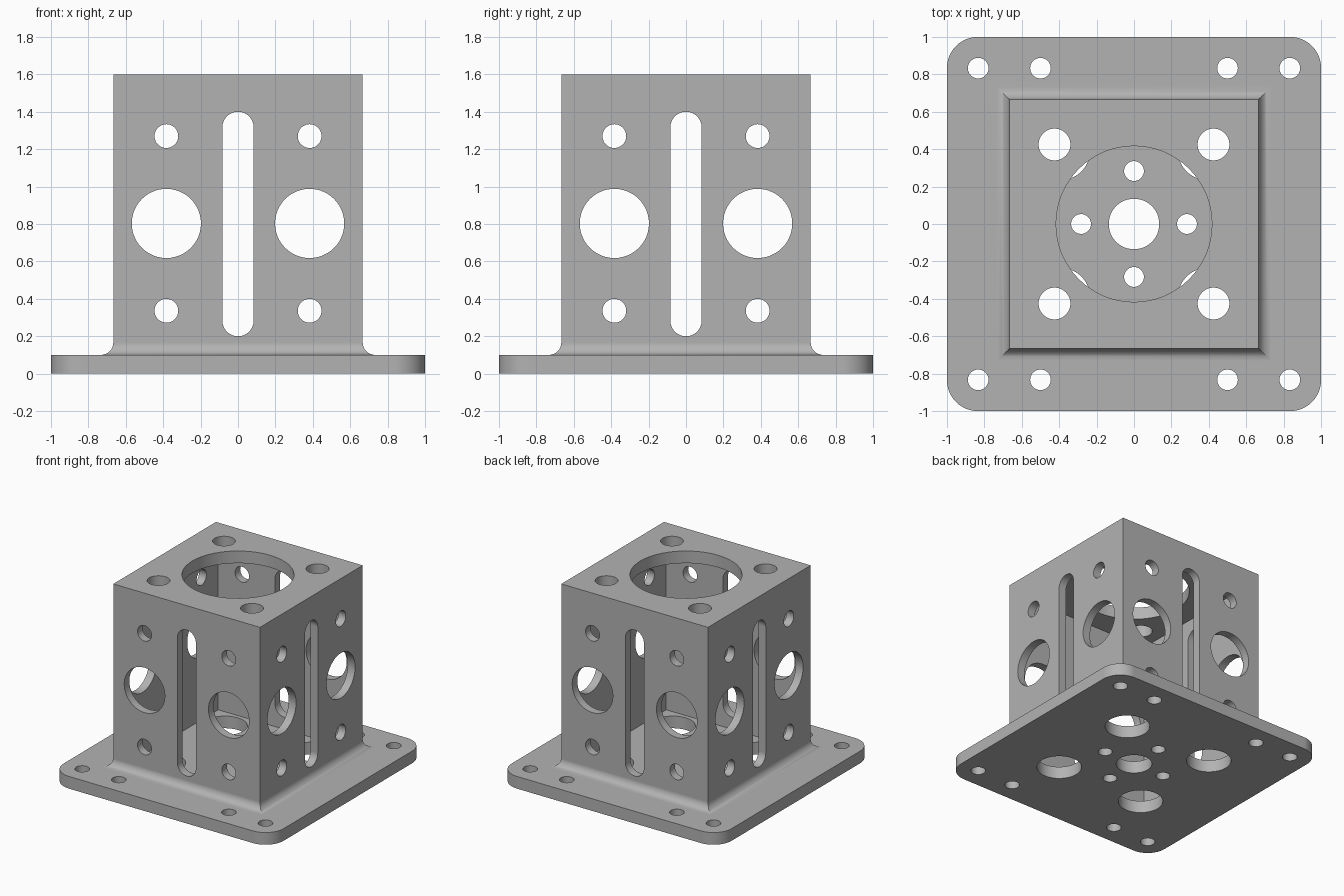
import bpy, bmesh, math
from mathutils import Matrix, Vector

if "Cube" in bpy.data.objects:
    bpy.data.objects.remove(bpy.data.objects["Cube"])

grey = bpy.data.materials.new("machined grey")
grey.diffuse_color = (0.45, 0.45, 0.45, 1)
grey.use_nodes = True
grey.node_tree.nodes["Principled BSDF"].inputs["Base Color"].default_value = grey.diffuse_color


def outline(cx, cy, w, h, r, n=12):
    """Rounded rectangle; a circle when w = h = 2r, a slot when w = 2r."""
    pts = []
    for q, (sx, sy) in enumerate([(1, 1), (-1, 1), (-1, -1), (1, -1)]):
        for k in range(n + 1):
            a = math.pi / 2 * (q + k / n)
            p = Vector((cx + sx * (w / 2 - r) + r * math.cos(a),
                        cy + sy * (h / 2 - r) + r * math.sin(a)))
            if not pts or ((p - pts[-1]).length > 1e-5 and (p - pts[0]).length > 1e-5):
                pts.append(p)
    return pts


def circle(cx, cy, r):
    return outline(cx, cy, 2 * r, 2 * r, r)


def loft(bm, rings):
    """Skin a closed solid through rings of equal point count."""
    rings = [[bm.verts.new(p) for p in ring] for ring in rings]
    n = len(rings[0])
    bm.faces.new(rings[0][::-1])
    bm.faces.new(rings[-1])
    for a, b in zip(rings, rings[1:]):
        for i in range(n):
            j = (i + 1) % n
            bm.faces.new((a[i], a[j], b[j], b[i]))


def prism(bm, pts, z0, z1):
    loft(bm, [[(p.x, p.y, z) for p in pts] for z in (z0, z1)])


def square(s, z):
    return [(s, s, z), (-s, s, z), (-s, -s, z), (s, -s, z)]


def make(name, bm):
    bmesh.ops.recalc_face_normals(bm, faces=bm.faces)
    me = bpy.data.meshes.new(name)
    bm.to_mesh(me)
    bm.free()
    me.materials.append(grey)
    ob = bpy.data.objects.new(name, me)
    bpy.context.collection.objects.link(ob)
    return ob


def boolean(target, tool, op):
    m = target.modifiers.new(tool.name, 'BOOLEAN')
    m.operation, m.solver, m.object = op, 'EXACT', tool
    bpy.context.view_layer.objects.active = target
    bpy.ops.object.modifier_apply(modifier=m.name)
    bpy.data.objects.remove(tool)


# Base plate with rounded corners
bm = bmesh.new()
prism(bm, outline(0, 0, 2, 2, 0.165), 0, 0.1)
mount = make("flanged_housing", bm)

# Square housing with a mitred concave fillet at its foot
bm = bmesh.new()
F, S = 0.0667, 0.6667
rings = [square(S + F, 0.05)]
for k in range(9):
    a = math.pi / 2 * k / 8
    rings.append(square(S + F - F * math.sin(a), 0.1 + F - F * math.cos(a)))
rings.append(square(S, 1.6))
loft(bm, rings)
boolean(mount, make("housing", bm), 'UNION')

# Hollow interior
bm = bmesh.new()
loft(bm, [square(0.6, 0.1), square(0.6, 1.5)])
boolean(mount, make("cavity", bm), 'DIFFERENCE')

# Slot and holes through each pair of opposite walls
for name, turn in (("front_back_holes", 0), ("side_holes", math.pi / 2)):
    bm = bmesh.new()
    prism(bm, outline(0, 0.8, 0.167, 1.2, 0.0833), -0.9, 0.9)
    for x in (-0.383, 0.383):
        prism(bm, circle(x, 0.803, 0.185), -0.9, 0.9)
        for z in (0.336, 1.27):
            prism(bm, circle(x, z, 0.0635), -0.9, 0.9)
    bm.transform(Matrix.Rotation(turn, 4, 'Z') @ Matrix.Rotation(math.pi / 2, 4, 'X'))
    boolean(mount, make(name, bm), 'DIFFERENCE')

# Vertical holes: flange bolts, floor openings and lid openings
bm = bmesh.new()
prism(bm, circle(0, 0, 0.135), -0.1, 0.2)
prism(bm, circle(0, 0, 0.417), 1.4, 1.7)
for sx, sy in ((0, 1), (0, -1), (1, 0), (-1, 0)):
    prism(bm, circle(0.283 * sx, 0.283 * sy, 0.053), -0.1, 0.2)
for sx in (-1, 1):
    for sy in (-1, 1):
        for x in (0.5, 0.833):
            prism(bm, circle(x * sx, 0.833 * sy, 0.055), -0.1, 0.2)
        prism(bm, circle(0.4 * sx, 0.4 * sy, 0.168), -0.1, 0.2)
        prism(bm, circle(0.425 * sx, 0.425 * sy, 0.085), 1.4, 1.7)
boolean(mount, make("vertical_holes", bm), 'DIFFERENCE')

# Smooth curved walls, keep flat faces flat
bpy.ops.object.select_all(action='DESELECT')
mount.select_set(True)
bpy.context.view_layer.objects.active = mount
bpy.ops.object.shade_smooth_by_angle(angle=math.radians(30))
wn = mount.modifiers.new("flat_face_normals", 'WEIGHTED_NORMAL')
wn.keep_sharp = True
